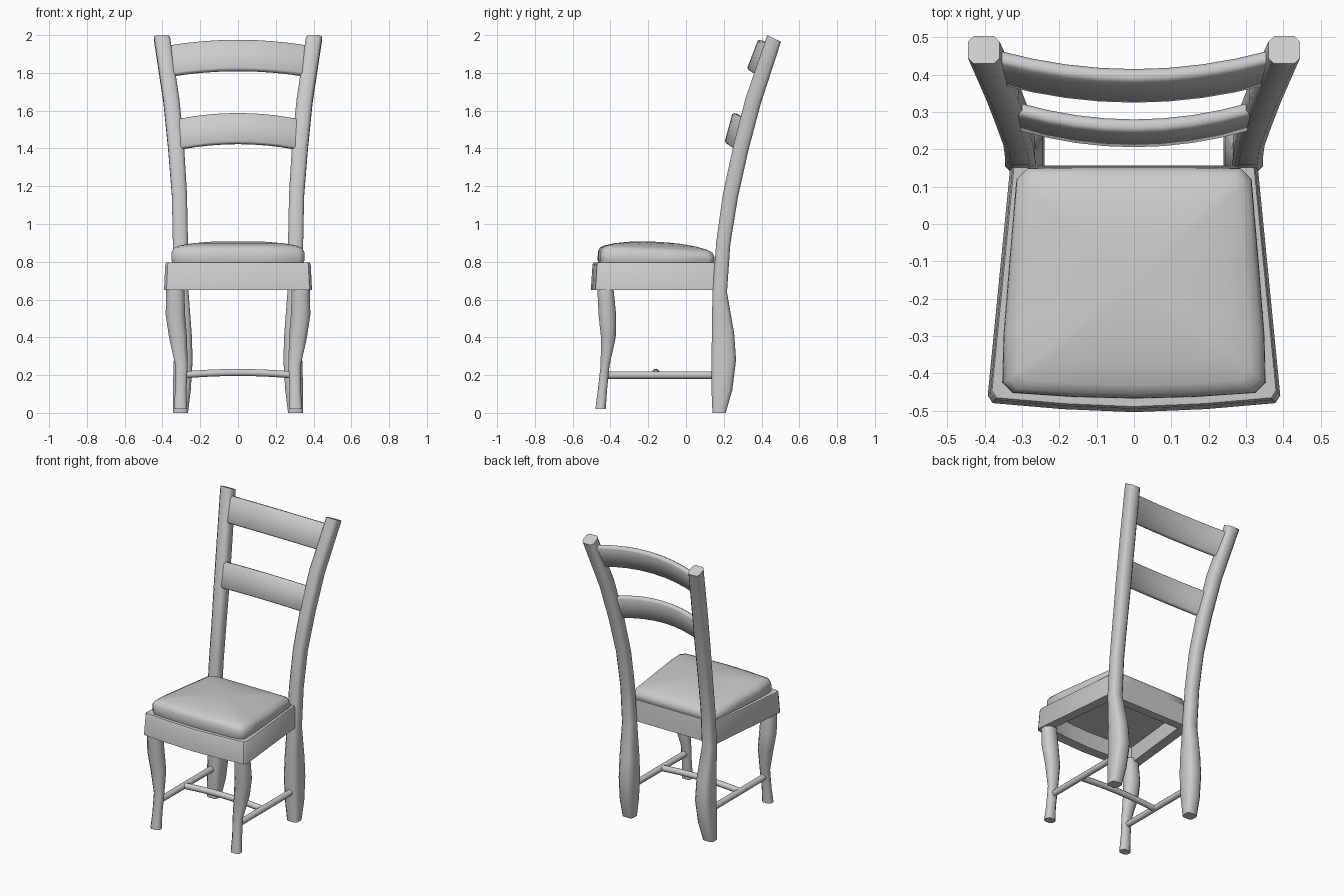
import bpy, bmesh, math
from mathutils import Vector

cube = bpy.data.objects.get("Cube")
if cube:
    bpy.data.objects.remove(cube)

grey = bpy.data.materials.new("plain grey")
grey.use_nodes = True
grey.diffuse_color = (0.6, 0.6, 0.6, 1)
grey.node_tree.nodes["Principled BSDF"].inputs["Base Color"].default_value = grey.diffuse_color


def loft(name, rings, closed=False, angle=40):
    """Skin a list of equal-length point rings; cap the ends unless closed."""
    bm = bmesh.new()
    loops = [[bm.verts.new(p) for p in ring] for ring in rings]
    n = len(loops[0])
    pairs = list(zip(loops, loops[1:]))
    if closed:
        pairs.append((loops[-1], loops[0]))
    else:
        bm.faces.new(loops[0])
        bm.faces.new(loops[-1])
    for a, b in pairs:
        for i in range(n):
            j = (i + 1) % n
            bm.faces.new((a[i], a[j], b[j], b[i]))
    bmesh.ops.recalc_face_normals(bm, faces=bm.faces)
    mesh = bpy.data.meshes.new(name)
    bm.to_mesh(mesh)
    bm.free()
    mesh.materials.append(grey)
    obj = bpy.data.objects.new(name, mesh)
    bpy.context.collection.objects.link(obj)
    bpy.ops.object.select_all(action='DESELECT')
    obj.select_set(True)
    bpy.context.view_layer.objects.active = obj
    bpy.ops.object.shade_smooth_by_angle(angle=math.radians(angle))
    return obj


def chamfered(hu, hv, c):
    """Rectangle with cut corners as (u, v) pairs."""
    return [(hu, c - hv), (hu, hv - c), (hu - c, hv), (c - hu, hv),
            (-hu, hv - c), (-hu, c - hv), (c - hu, -hv), (hu - c, -hv)]


def leg(name, side, stations, cut):
    """Stations: height, inner x, outer x, front y, back y, tilt."""
    rings = []
    for z, x0, x1, y0, y1, tilt in stations:
        cx, cy, hx, hy = (x0 + x1) / 2, (y0 + y1) / 2, (x1 - x0) / 2, (y1 - y0) / 2
        rings.append([Vector((side * (cx + u), cy + v, z - tilt * v))
                      for u, v in chamfered(hx, hy, cut * min(hx, hy))])
    return loft(name, rings, angle=50)


def tube(name, path, radius):
    """Round bar along a mostly straight path."""
    along = (path[-1] - path[0]).normalized()
    across = along.cross(Vector((0, 0, 1))).normalized()
    up = across.cross(along)
    turns = [math.tau * (i + 0.5) / 8 for i in range(8)]
    return loft(name, [[p + radius * (across * math.cos(t) + up * math.sin(t)) for t in turns]
                       for p in path], angle=50)


# Back posts and front legs
back_post = [
    (0.0, 0.265, 0.345, 0.14, 0.21, 0),
    (0.12, 0.25, 0.345, 0.135, 0.245, 0),
    (0.28, 0.24, 0.34, 0.135, 0.265, 0),
    (0.42, 0.245, 0.34, 0.137, 0.255, 0),
    (0.64, 0.262, 0.345, 0.14, 0.217, 0),
    (0.9, 0.265, 0.345, 0.16, 0.235, 0.1),
    (1.15, 0.27, 0.35, 0.195, 0.275, 0.2),
    (1.4, 0.285, 0.37, 0.25, 0.33, 0.3),
    (1.65, 0.31, 0.395, 0.315, 0.395, 0.4),
    (1.982, 0.36, 0.445, 0.43, 0.503, 0.48),
]
front_leg = [
    (0.02, 0.27, 0.34, -0.48, -0.425, 0),
    (0.12, 0.273, 0.333, -0.467, -0.418, 0),
    (0.25, 0.267, 0.332, -0.452, -0.405, 0),
    (0.4, 0.27, 0.365, -0.45, -0.372, 0),
    (0.52, 0.28, 0.383, -0.463, -0.37, 0),
    (0.67, 0.285, 0.38, -0.47, -0.385, 0),
]
for label, side in (("left", 1), ("right", -1)):
    leg("back_post_" + label, side, back_post, 0.4)
    leg("front_leg_" + label, side, front_leg, 0.55)
    tube("side_stretcher_" + label,
         [Vector((side * 0.3, -0.43, 0.2)), Vector((side * 0.3, 0.16, 0.2))], 0.021)

# Arched cross stretcher
steps = [i / 4 - 1 for i in range(9)]
tube("cross_stretcher",
     [Vector((0.3 * t, -0.16, 0.214 - 0.014 * t * t)) for t in steps], 0.02)


# Curved back rails, leaning with the posts
def rail(name, half, y_mid, z_mid, lean, bow):
    profile = chamfered(0.018, 0.08, 0.009)
    rings = []
    for t in steps:
        rings.append([Vector((half * t, y_mid + u + v * lean + bow * t * t,
                              z_mid + v - u * lean - 0.03 * t * t))
                      for u, v in profile])
    return loft(name, rings, angle=50)


rail("upper_back_rail", 0.365, 0.37, 1.892, 0.38, 0.05)
rail("lower_back_rail", 0.31, 0.243, 1.505, 0.27, 0.045)


# Hollow seat frame with a bowed front
def mirrored(half):
    """Complete a half outline, back to front centre, on the other side."""
    return half + [(-x, y) for x, y in reversed(half) if x > 0]


outer = mirrored([(0.328, 0.155), (0.388, -0.455), (0.375, -0.475), (0.19, -0.491), (0, -0.499)])
inner = mirrored([(0.27, 0.1), (0.325, -0.41), (0.315, -0.415), (0.16, -0.43), (0, -0.437)])


def level(outline, z, scale=1.0):
    return [Vector((x * scale, y * scale, z)) for x, y in outline]


loft("seat_frame", [level(outer, 0.65, 1.01), level(outer, 0.785, 0.992), level(outer, 0.795, 0.98),
                    level(inner, 0.795), level(inner, 0.65)], closed=True)

# Domed cushion, highest near the middle and lower at the back
cushion = mirrored([(0, 0.152), (0.15, 0.152), (0.285, 0.15), (0.315, 0.12), (0.334, -0.1),
                    (0.35, -0.3), (0.353, -0.425), (0.325, -0.453), (0.16, -0.464), (0, -0.468)])
centre = Vector((0, -0.16, 0))
rings = []
for scale, z in ((0.97, 0.76), (0.985, 0.795), (1, 0.81), (0.995, 0.84), (0.96, 0.862),
                 (0.88, 0.875), (0.7, 0.889), (0.45, 0.9), (0.2, 0.905), (0.03, 0.906)):
    ring = []
    for x, y in cushion:
        p = centre + (Vector((x, y, 0)) - centre) * scale
        p.z = z - (0.045 * (p.y - centre.y) if z > 0.83 else 0)
        ring.append(p)
    rings.append(ring)
loft("seat_cushion", rings, angle=60)
